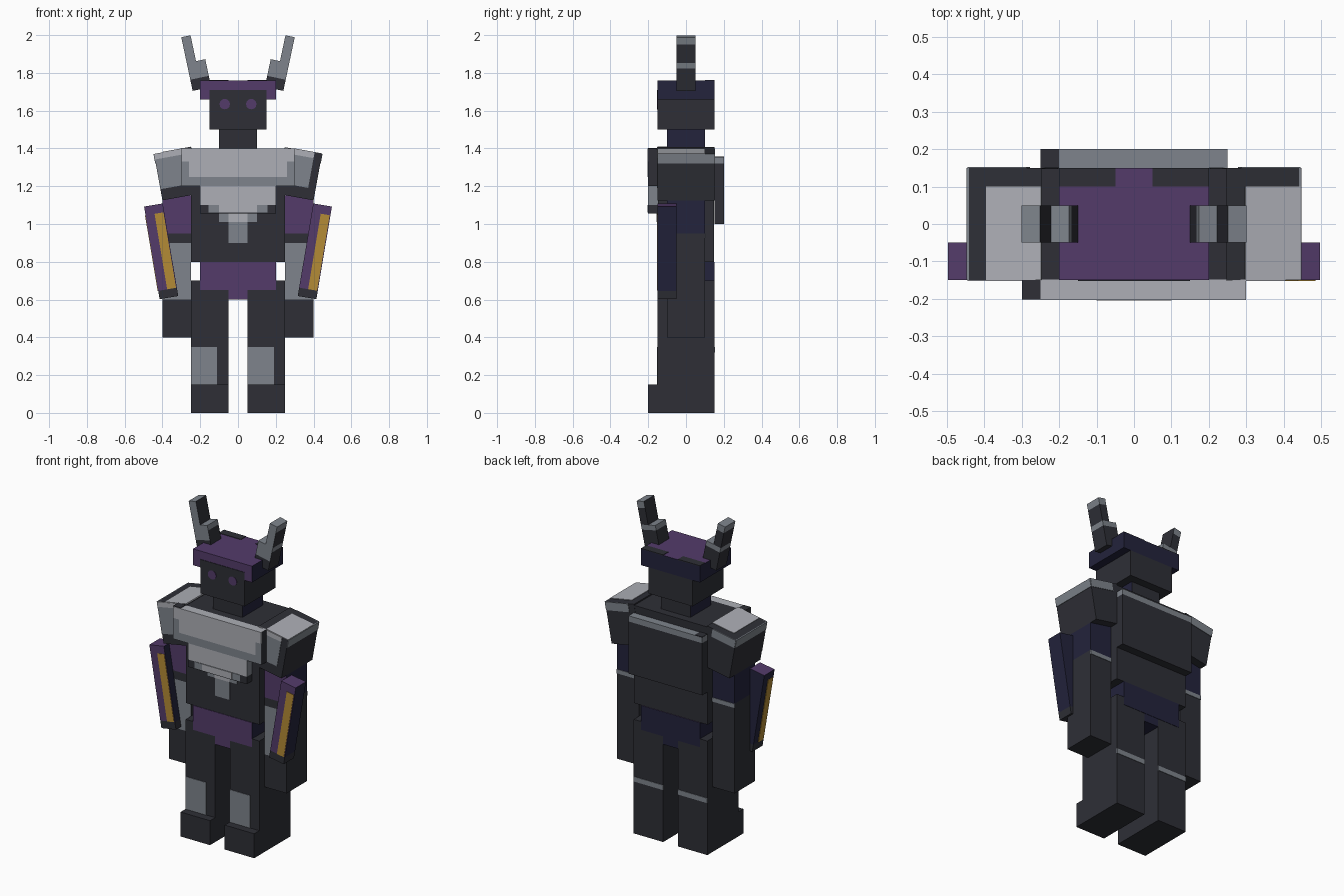
import bpy, bmesh, math
from mathutils import Matrix

cube = bpy.data.objects.get("Cube")
if cube:
    bpy.data.objects.remove(cube, do_unlink=True)


def material(name, *srgb):
    lin = [((c / 255 + 0.055) / 1.055) ** 2.4 for c in srgb] + [1]
    m = bpy.data.materials.new(name)
    m.use_nodes = True
    m.diffuse_color = lin
    m.node_tree.nodes["Principled BSDF"].inputs["Base Color"].default_value = lin
    return m


DARK = material("charcoal", 46, 47, 54)
GREY = material("steel grey", 126, 132, 140)
LIGHT = material("light grey", 173, 175, 182)
PURPLE = material("purple", 83, 59, 106)
NAVY = material("dark navy", 35, 35, 60)
GOLD = material("gold", 180, 139, 54)
CLOTH = dict(front=PURPLE, top=PURPLE)  # navy cloth with purple front and top
T = 0.003  # panel thickness


def side_of(n):
    if abs(n.z) > 0.5:
        return "top" if n.z > 0 else "bottom"
    if abs(n.y) > 0.5:
        return "back" if n.y > 0 else "front"
    return "left" if n.x > 0 else "right"


def box(name, x, y, z, mat=DARK, frame=None, **sides):
    """Box over three ranges; single sides may take another material."""
    lo, hi = zip(*(sorted(r) for r in (x, y, z)))
    bm = bmesh.new()
    bmesh.ops.create_cube(bm, size=1)
    for v in bm.verts:
        v.co = [a if c < 0 else b for c, a, b in zip(v.co, lo, hi)]
    bm.normal_update()
    mats = [mat]
    for f in bm.faces:
        m = sides.get(side_of(f.normal), mat)
        if m not in mats:
            mats.append(m)
        f.material_index = mats.index(m)
    me = bpy.data.meshes.new(name)
    bm.to_mesh(me)
    bm.free()
    for m in mats:
        me.materials.append(m)
    ob = bpy.data.objects.new(name, me)
    if frame:
        ob.matrix_world = frame
    bpy.context.collection.objects.link(ob)
    return ob


def around(c):
    return (c - T, c + T)


def tilted(x, z, degrees):
    return Matrix.Translation((x, 0, z)) @ Matrix.Rotation(math.radians(degrees), 4, "Y")


DEEP = (-0.15, 0.15)
W = (-0.25, 0.25)

# Torso, pelvis, neck
box("torso", W, (-0.149, 0.149), (0.8, 1.4))
box("pelvis", (-0.2, 0.2), (-0.152, 0.152), (0.65, 0.8), NAVY, **CLOTH)
box("crotch", (-0.05, 0.05), DEEP, (0.6, 0.65), NAVY, **CLOTH)
box("neck", (-0.1, 0.1), (-0.1, 0.1), (1.4, 1.5), left=NAVY, right=NAVY)

# Back plate with grey rim
box("back_plate", W, (0.15, 0.2), (1.0, 1.32))
box("back_plate_rim", W, (0.15, 0.2), (1.32, 1.355), GREY)
box("back_plate_corner", (-0.25, -0.2), (0.15, 0.2), around(1.355))

# Chest armour, stepping down to a point
box("chest_plate", (-0.3, 0.3), (-0.2, -0.149), (1.2, 1.4), front=GREY, top=LIGHT)
box("chest_upper_panel", (-0.3, 0.3), around(-0.2), (1.33, 1.4), LIGHT)
box("chest_inner_panel", (-0.26, 0.26), around(-0.2), (1.25, 1.33), LIGHT)
box("chest_plate_corner", (-0.3, -0.25), (-0.2, -0.15), around(1.4))
box("belly_plate", (-0.2, 0.2), (-0.2, -0.149), (1.1, 1.2), GREY, front=LIGHT)
box("belly_plate_lower", (-0.2, 0.2), (-0.2, -0.149), (1.055, 1.1))
box("belly_step", (-0.155, 0.155), around(-0.2), (1.06, 1.1), GREY)
box("belly_step_light", (-0.1, 0.1), around(-0.202), (1.06, 1.1), LIGHT)
box("belly_tip_wide", (-0.1, 0.1), around(-0.15), (1.01, 1.055), GREY)
box("belly_tip_light", (-0.05, 0.05), around(-0.152), (1.01, 1.055), LIGHT)
box("belly_tip_narrow", (-0.05, 0.05), around(-0.15), (0.9, 1.01), GREY)

# Head, eyes and hat
box("head", (-0.15, 0.15), DEEP, (1.5, 1.66))
box("hat", (-0.2, 0.2), DEEP, (1.66, 1.76), NAVY, **CLOTH)
box("hat_brow", (-0.15, 0.15), around(-0.15), (1.66, 1.71))
for s in (-1, 1):
    box("hat_back_trim", (s * 0.05, s * 0.2), (0.1, 0.15), around(1.76))
    bpy.ops.mesh.primitive_cylinder_add(
        vertices=12, radius=0.028, depth=2 * T,
        location=(s * 0.07, -0.15, 1.635), rotation=(math.pi / 2, 0, 0))
    eye = bpy.context.object
    eye.name = "eye"
    eye.data.materials.append(PURPLE)

for s in (-1, 1):
    # Horn: wide root and slim tip sharing the outer edge
    f = tilted(s * 0.24, 1.705, s * 12)
    Y = (-0.05, 0.05)
    root, tip = (0, -0.1 * s), (0, -0.05 * s)
    box("horn_root_base", root, Y, (0, 0.06), DARK, f)
    box("horn_root", root, Y, (0.06, 0.12), DARK, f, front=GREY)
    box("horn_root_rim", root, Y, (0.12, 0.15), GREY, f)
    box("horn_tip", tip, Y, (0.15, 0.25), DARK, f, front=GREY)
    box("horn_tip_end", tip, Y, (0.25, 0.29), GREY, f,
        **{"right" if s > 0 else "left": DARK})

    # Shoulder guard
    f = tilted(s * 0.40, 1.125, s * 10.3)
    lo = min(0, -0.2 * s)
    box("shoulder", (0, -0.2 * s), DEEP, (0, 0.25), DARK, f)
    box("shoulder_top_panel", (lo + 0.05, lo + 0.2), (-0.15, 0.1), around(0.25), LIGHT, f)
    box("shoulder_front_panel", (lo, lo + 0.16), around(-0.15), (0.06, 0.22), GREY, f)
    box("shoulder_front_rim", (lo, lo + 0.16), around(-0.15), (0.22, 0.25), LIGHT, f)
    box("shoulder_side_rim", around(0), DEEP, (0.2, 0.25), GREY, f)
    box("shoulder_back_rim", (0, -0.16 * s), around(0.15), (0.2, 0.25), GREY, f)

    # Arm with sleeve and grey forearm
    X, Y = (s * 0.25, s * 0.4), (-0.1, 0.1)
    box("sleeve", X, Y, (0.95, 1.15), NAVY, **CLOTH)
    box("elbow", X, Y, (0.9, 0.95))
    box("elbow_back_band", X, around(0.1), (0.925, 0.95), GREY)
    box("forearm", X, Y, (0.6, 0.9), front=GREY)
    box("hand", X, Y, (0.4, 0.6))

    # Tilted forearm guard with a gold strip
    f = tilted(s * 0.415, 0.602, s * 9.5)
    X, Y = (0, -0.1 * s), (-0.15, -0.05)
    box("arm_guard_end", X, Y, (0, 0.045), DARK, f)
    box("arm_guard", X, Y, (0.045, 0.497), NAVY, f, **CLOTH)
    g = 0 if s > 0 else 0.1
    box("arm_guard_strip", (g - 0.052, g - 0.004), around(-0.15), (0.045, 0.45), GOLD, f)
    if s < 0:
        box("arm_guard_side_strip", around(0), (-0.145, -0.095), (0.045, 0.45), GOLD, f)

    # Leg, foot and knee panel
    X = (s * 0.05, s * 0.25)
    lo = min(X)
    box("leg", X, DEEP, (0, 0.7))
    box("foot", X, (-0.2, -0.15), (0, 0.15))
    box("shin_panel", (lo, lo + 0.14), around(-0.15), (0.15, 0.35), GREY)
    box("calf_band", X, around(0.15), (0.32, 0.35), GREY)
